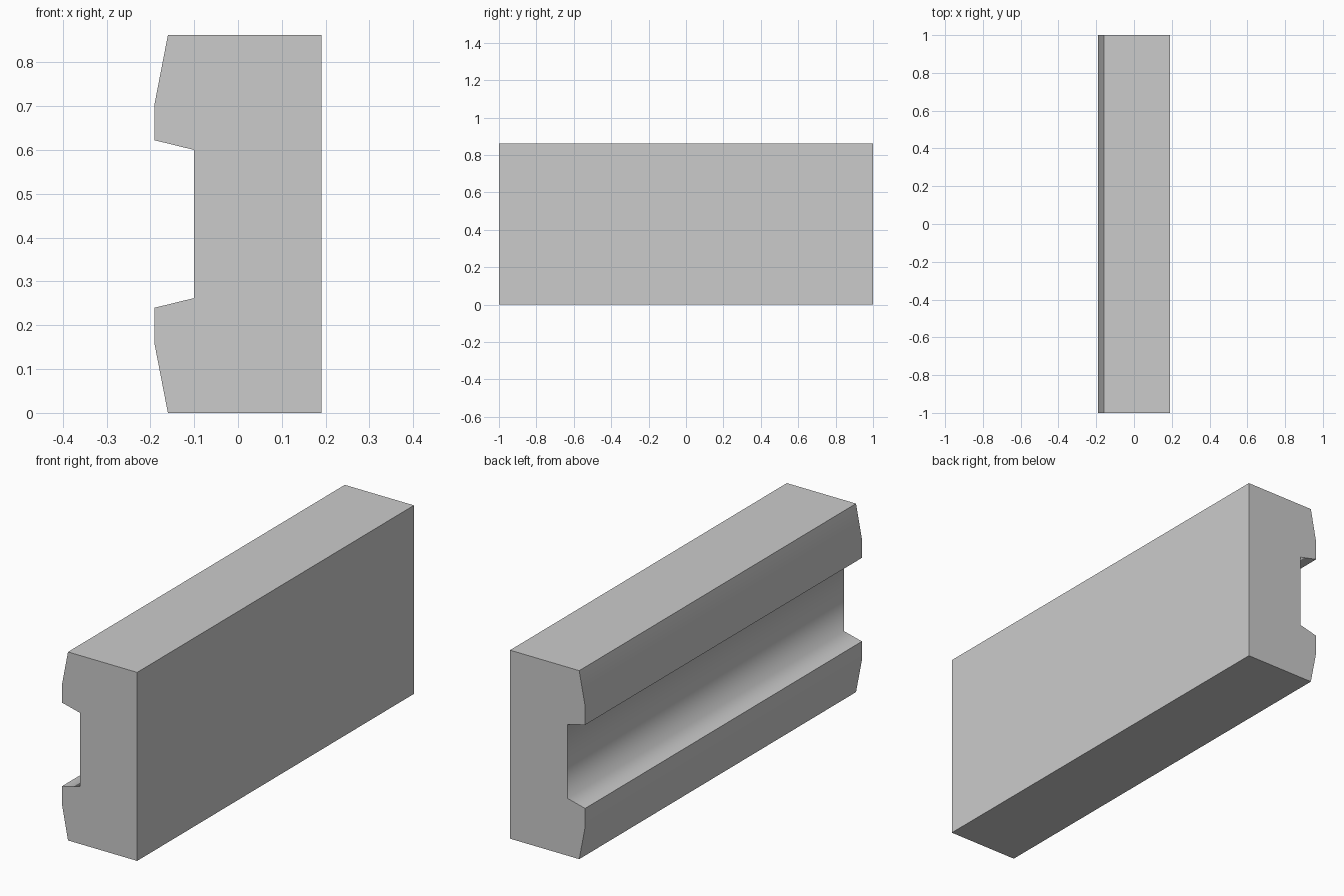
import bpy
import bmesh

cube = bpy.data.objects.get("Cube")
if cube:
    bpy.data.objects.remove(cube, do_unlink=True)

HEIGHT = 0.862
HALF_LENGTH = 1.0

# Plain grey material
grey = bpy.data.materials.new("light grey")
grey.use_nodes = True
colour = (0.6, 0.6, 0.6, 1)
grey.diffuse_color = colour
grey.node_tree.nodes["Principled BSDF"].inputs["Base Color"].default_value = colour

# Lower half of the cross-section (x, z), mirrored to give the upper half
lower = [(0.19, 0), (-0.16, 0), (-0.19, 0.155), (-0.19, 0.24), (-0.1, 0.262)]
profile = lower + [(x, HEIGHT - z) for x, z in reversed(lower)]

# Extrude the grooved section along the length
bm = bmesh.new()
end = bm.faces.new([bm.verts.new((x, -HALF_LENGTH, z)) for x, z in profile])
swept = bmesh.ops.extrude_face_region(bm, geom=[end], use_keep_orig=True)
verts = [v for v in swept["geom"] if isinstance(v, bmesh.types.BMVert)]
bmesh.ops.translate(bm, verts=verts, vec=(0, 2 * HALF_LENGTH, 0))
bmesh.ops.recalc_face_normals(bm, faces=bm.faces)

# Shade smoothly across slight bends and the inner groove corners only
for face in bm.faces:
    face.smooth = True
for edge in bm.edges:
    angle = edge.calc_face_angle_signed(0)
    edge.smooth = -1.4 < angle < 0.5

mesh = bpy.data.meshes.new("grooved_bar")
bm.to_mesh(mesh)
bm.free()
mesh.materials.append(grey)
bar = bpy.data.objects.new("grooved_bar", mesh)
bpy.context.collection.objects.link(bar)
